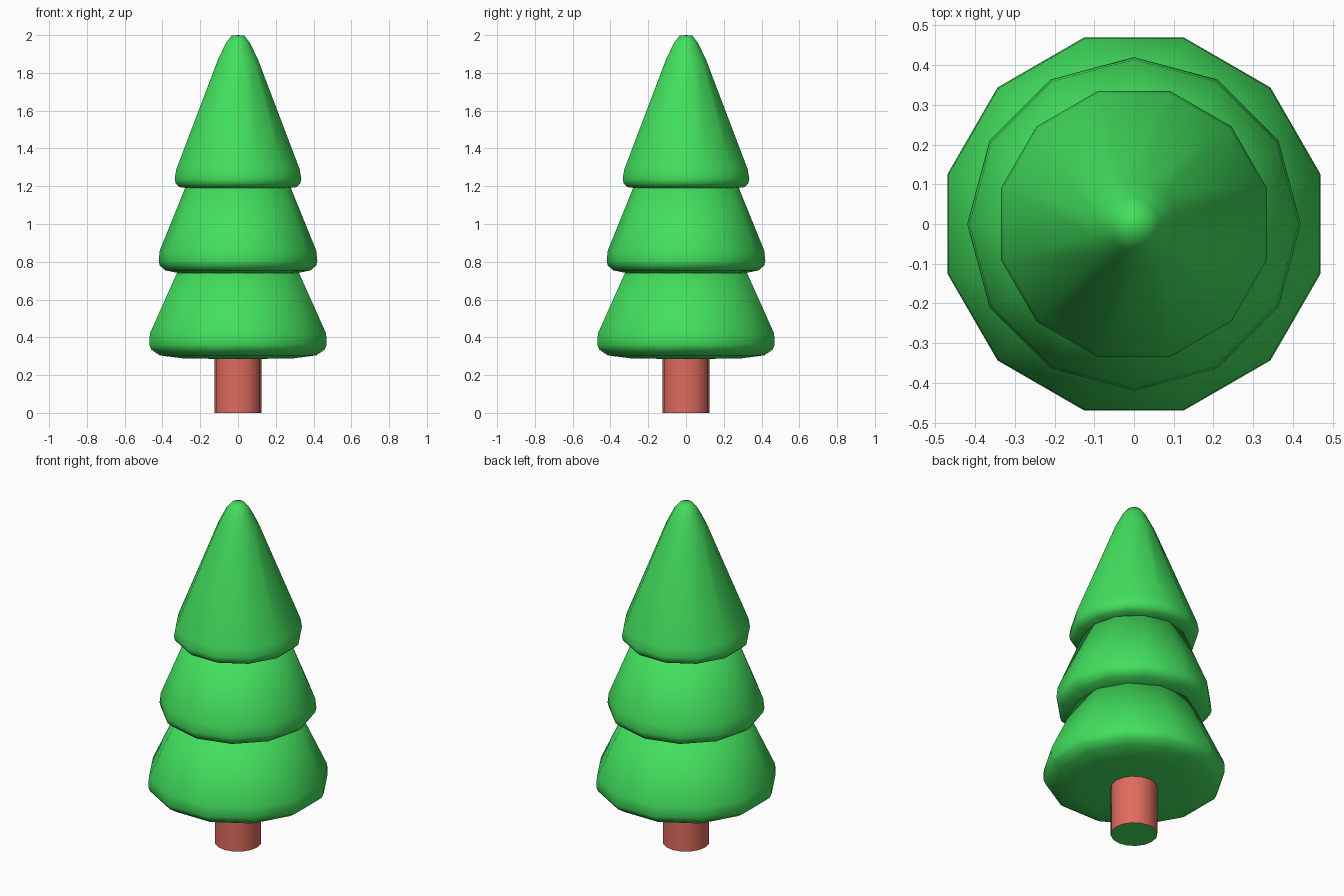
import bpy, bmesh, math

if "Cube" in bpy.data.objects:
    bpy.data.objects.remove(bpy.data.objects["Cube"])


def material(name, color):
    mat = bpy.data.materials.new(name)
    mat.diffuse_color = (*color, 1)
    mat.use_nodes = True
    mat.node_tree.nodes["Principled BSDF"].inputs["Base Color"].default_value = mat.diffuse_color
    return mat


green = material("needle_green", (0.055, 0.74, 0.11))
bark = material("bark_red", (0.74, 0.15, 0.115))


def lathe(name, profile, sides, turn, mat):
    """Revolve (radius, z) points, bottom to top; radius 0 makes a pole."""
    bm = bmesh.new()
    rings = []
    for r, z in profile:
        if r == 0:
            rings.append([bm.verts.new((0, 0, z))] * sides)
        else:
            angles = [turn + 2 * math.pi * i / sides for i in range(sides)]
            rings.append([bm.verts.new((r * math.cos(a), r * math.sin(a), z)) for a in angles])
    for low, high in zip(rings, rings[1:]):
        for i in range(sides):
            j = (i + 1) % sides
            corners = dict.fromkeys((low[i], low[j], high[j], high[i]))
            bm.faces.new(list(corners))
    bmesh.ops.recalc_face_normals(bm, faces=bm.faces[:])
    mesh = bpy.data.meshes.new(name)
    bm.to_mesh(mesh)
    bm.free()
    mesh.materials.append(mat)
    mesh.shade_smooth()
    obj = bpy.data.objects.new(name, mesh)
    bpy.context.collection.objects.link(obj)
    return obj


# Three stacked foliage tiers, alternately turned by half a side
half_side = math.radians(15)
lathe("lower_foliage", [(0, 0.285), (0.30, 0.288), (0.43, 0.305), (0.475, 0.335), (0.486, 0.36),
                        (0.483, 0.42), (0.335, 0.74), (0, 0.765)], 12, half_side, green)
lathe("middle_foliage", [(0, 0.735), (0.30, 0.737), (0.385, 0.755), (0.414, 0.78), (0.42, 0.805),
                         (0.414, 0.86), (0.28, 1.19), (0, 1.22)], 12, 0, green)
lathe("top_foliage", [(0, 1.185), (0.26, 1.188), (0.32, 1.195), (0.342, 1.215), (0.347, 1.24),
                      (0.338, 1.29), (0.11, 1.87), (0.065, 1.96), (0.035, 1.997), (0, 2.0)],
      12, half_side, green)

# Trunk with a green underside
trunk = lathe("trunk", [(0, 0), (0.125, 0), (0.125, 0.30), (0, 0.30)], 16, 0, bark)
trunk.data.materials.append(green)
for face in trunk.data.polygons:
    if face.normal.z < -0.9:
        face.material_index = 1
bpy.ops.object.select_all(action='DESELECT')
trunk.select_set(True)
bpy.context.view_layer.objects.active = trunk
bpy.ops.object.shade_smooth_by_angle(angle=math.radians(40))
